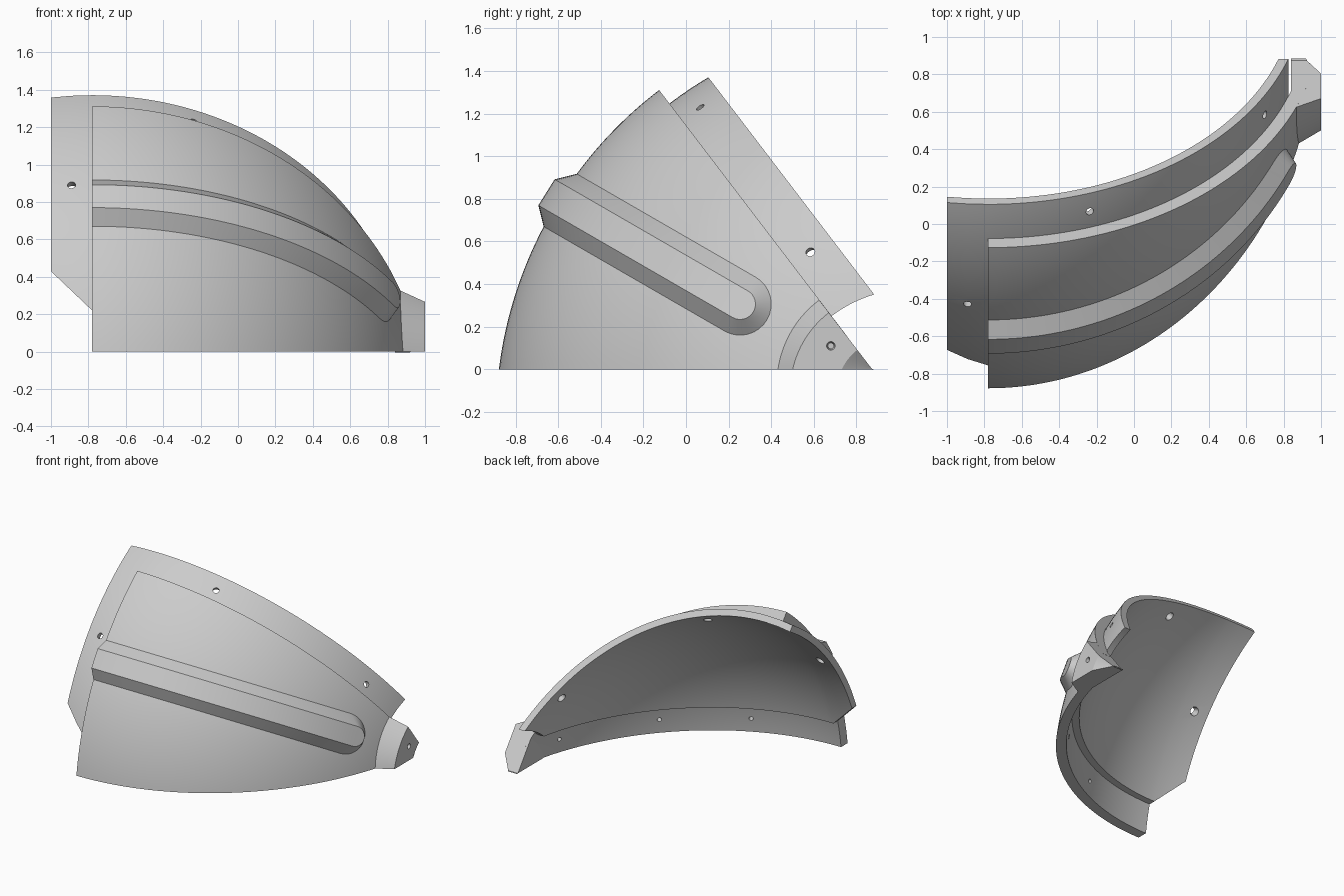
import bpy, bmesh, math
from mathutils import Vector

cube = bpy.data.objects.get("Cube")
if cube:
    bpy.data.objects.remove(cube, do_unlink=True)

AXIS = (1.057, -0.239)      # y, z of the dome axis
X0 = -0.78                  # x of the dome equator
CUT = math.atan2(1.31, 1.0) # slope of the upper cut plane
OUTER, MIDDLE, INNER = (1.95, 1.77), (1.87, 1.70), (1.82, 1.65)  # radius, length

grey = bpy.data.materials.new("light grey")
grey.diffuse_color = (0.6, 0.6, 0.6, 1)
grey.use_nodes = True
grey.node_tree.nodes["Principled BSDF"].inputs["Base Color"].default_value = (0.6, 0.6, 0.6, 1)


def make(name, bm):
    bmesh.ops.recalc_face_normals(bm, faces=bm.faces)
    mesh = bpy.data.meshes.new(name)
    bm.to_mesh(mesh)
    bm.free()
    mesh.materials.append(grey)
    ob = bpy.data.objects.new(name, mesh)
    bpy.context.collection.objects.link(ob)
    return ob


def wedge(name, outer, inner, axis, zmin, over, segs):
    """Sector of revolution about an x axis, from a floor height to the cut plane."""
    bm = bmesh.new()
    loop = outer + inner[::-1]
    n = len(loop)
    rows = []
    for j in range(segs + 1):
        row = []
        for x, r in loop:
            low = math.asin((zmin(x) - axis[1]) / r)
            high = CUT + math.asin(over / r)
            a = low + (high - low) * j / segs
            row.append(bm.verts.new((x, axis[0] - r * math.cos(a), axis[1] + r * math.sin(a))))
        rows.append(row)
    for a, b in zip(rows, rows[1:]):
        for i in range(n):
            k = (i + 1) % n
            bm.faces.new((a[i], a[k], b[k], b[i]))
    for row in (rows[0], rows[-1]):
        for i in range(n // 2 - 1):
            bm.faces.new((row[i], row[i + 1], row[n - 2 - i], row[n - 1 - i]))
    return make(name, bm)


def dome_line(size, xstart, rend, steps=48):
    """Elliptic profile of (x, r) points from xstart to the radius rend."""
    radius, length = size
    end = math.acos(rend / radius)
    angles = [end * i / steps for i in range(steps + 1)]
    if xstart < X0:
        start = math.asin((xstart - X0) / length)
        angles = [start, start / 2] + angles
    return [(X0 + length * math.sin(a), radius * math.cos(a)) for a in angles]


# Outer panel, and the inner layer whose rim overlaps the neighbours
panel = wedge("outer_panel", dome_line(OUTER, X0, 0.5), dome_line(MIDDLE, X0, 0.5),
              AXIS, lambda x: 0.0, 0.0, 48)
flange = wedge("inner_flange", dome_line(MIDDLE, -1, 0.615), dome_line(INNER, -1, 0.615),
               AXIS, lambda x: 0.22 + 0.95 * max(0.0, X0 - x), 0.22, 48)

# Tapered collar at the tip, with a conical seat
collar = wedge("tip_collar", [(0.84, 0.535), (0.87, 0.535), (1.0, 0.46)],
               [(0.84, 0.12), (0.92, 0.12), (1.0, 0.24)], (0.95, -0.1),
               lambda x: 0.0, 0.0, 24)


# Raised rib with sloping sides and a round end
def rib_outline(size, half, steps=40, cap=16):
    radius, length = size
    c, s = math.cos(math.pi / 6), math.sin(math.pi / 6)
    t0, n0 = c * AXIS[0] - s * AXIS[1], s * AXIS[0] + c * AXIS[1]
    tc, nc = 0.067, 0.392

    def point(t, n):
        r2 = (t - t0) ** 2 + (n - n0) ** 2
        x = X0 + length * math.sqrt(max(0.0, 1 - r2 / radius ** 2))
        return (x, c * t + s * n, -s * t + c * n)

    def rail(n):
        start = math.asin(min(1, math.hypot(tc - t0, n - n0) / radius))
        angles = [math.pi / 2 + (start - math.pi / 2) * i / steps for i in range(steps)]
        return [point(t0 - math.sqrt((radius * math.sin(a)) ** 2 - (n - n0) ** 2), n) for a in angles]

    bend = [math.pi / 2 - math.pi * i / cap for i in range(cap + 1)]
    arc = [point(tc + half * math.cos(a), nc + half * math.sin(a)) for a in bend]
    return rail(nc + half) + arc + rail(nc - half)[::-1]


bm = bmesh.new()
base = [bm.verts.new(p) for p in rib_outline(OUTER, 0.146)]
top = [bm.verts.new(p) for p in rib_outline((2.02, 1.84), 0.072)]
n = len(base)
for i in range(n - 1):
    bm.faces.new((base[i], base[i + 1], top[i + 1], top[i]))
for i in range(n // 2):
    k = n - 1 - i
    ring = [top[i], top[i + 1], top[k - 1], top[k]]
    bm.faces.new(list(dict.fromkeys(ring)))
bm.faces.new((base[0], top[0], top[-1], base[-1]))
rib = make("raised_rib", bm)


# Screw holes
def drill(target, at, normal, r_in, r_out, depth):
    bm = bmesh.new()
    bmesh.ops.create_cone(bm, cap_ends=True, segments=20, radius1=r_in, radius2=r_out, depth=depth)
    cutter = make("hole_cutter", bm)
    cutter.rotation_euler = Vector(normal).to_track_quat("Z", "Y").to_euler()
    cutter.location = at
    cutter.hide_render = True
    mod = target.modifiers.new("hole", "BOOLEAN")
    mod.object = cutter
    mod.solver = "EXACT"
    bpy.context.view_layer.objects.active = target
    bpy.ops.object.modifier_apply(modifier=mod.name)
    bpy.data.objects.remove(cutter, do_unlink=True)


def dome_point(size, x, z):
    radius, length = size
    r2 = radius ** 2 * (1 - ((x - X0) / length) ** 2)
    y = AXIS[0] - math.sqrt(r2 - (z - AXIS[1]) ** 2)
    normal = Vector(((x - X0) / length ** 2, (y - AXIS[0]) / radius ** 2, (z - AXIS[1]) / radius ** 2))
    return Vector((x, y, z)), normal.normalized()


for x, z in ((-0.236, 1.23), (0.70, 0.55), (-0.89, 0.89)):
    p, nrm = dome_point(MIDDLE, x, z)
    drill(flange, p - nrm * 0.025, nrm, 0.036, 0.018, 0.08)
for x in (-0.12, 0.4, 0.79):
    p, nrm = dome_point(MIDDLE, x, 0.11)
    drill(panel, p, nrm, 0.016, 0.016, 0.08)
drill(collar, (1.0, 0.68, 0.11), (1, 0, 0), 0.014, 0.026, 0.08)

# Smooth curved faces, crisp edges
for ob in (panel, flange, collar, rib):
    bpy.ops.object.select_all(action="DESELECT")
    ob.select_set(True)
    bpy.context.view_layer.objects.active = ob
    bpy.ops.object.shade_smooth_by_angle(angle=math.radians(25))
